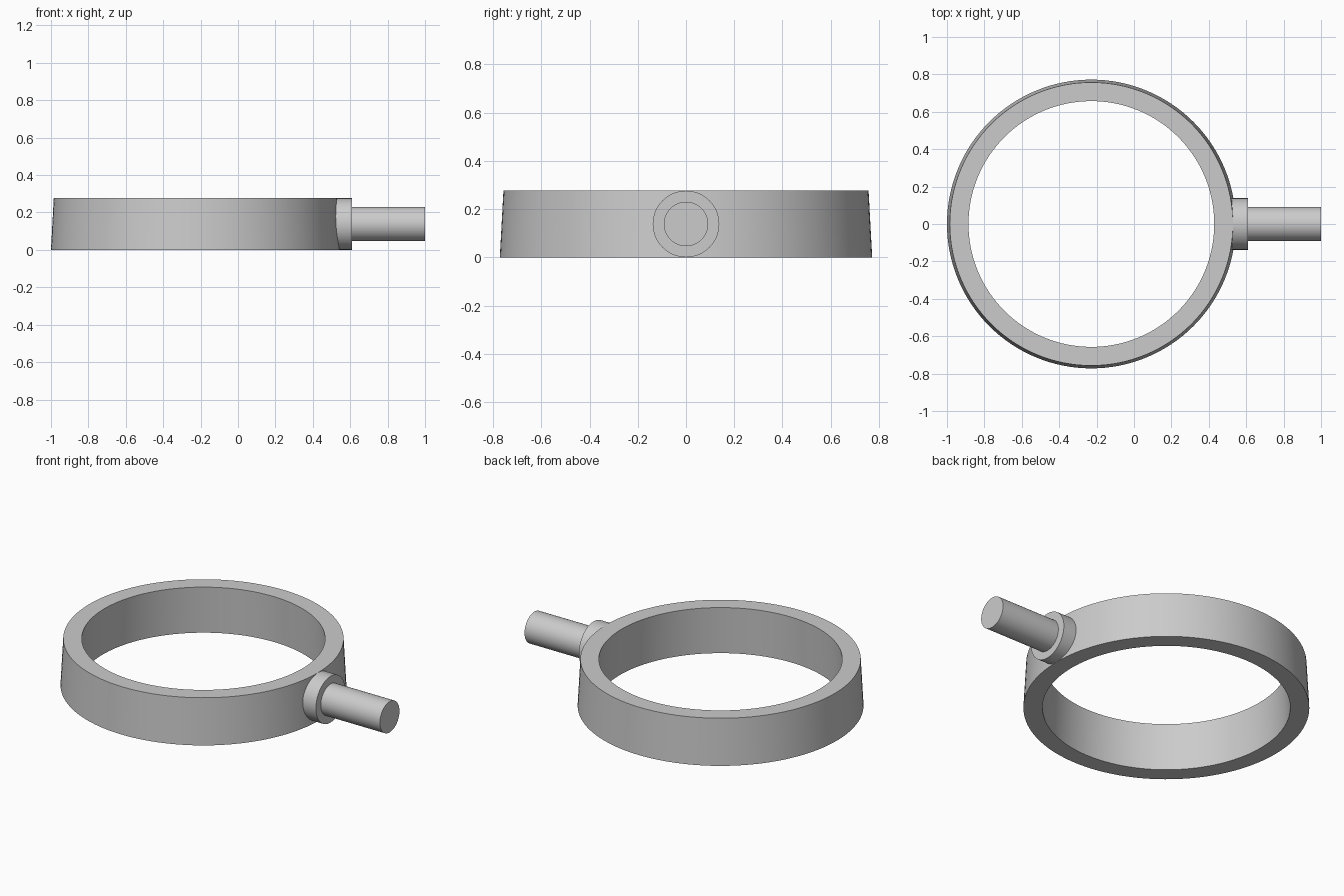
import bpy
import bmesh
from math import cos, sin, pi, radians
from mathutils import Matrix

cube = bpy.data.objects.get("Cube")
if cube:
    bpy.data.objects.remove(cube, do_unlink=True)

HEIGHT = 0.277
RING_X = -0.228

grey = bpy.data.materials.new("plain grey")
grey.use_nodes = True
colour = (0.6, 0.6, 0.6, 1)
grey.diffuse_color = colour
grey.node_tree.nodes["Principled BSDF"].inputs["Base Color"].default_value = colour


def finish(name, bm):
    """Turn a bmesh into a smooth shaded object with sharp rims."""
    bmesh.ops.recalc_face_normals(bm, faces=bm.faces)
    mesh = bpy.data.meshes.new(name)
    bm.to_mesh(mesh)
    bm.free()
    mesh.materials.append(grey)
    obj = bpy.data.objects.new(name, mesh)
    bpy.context.collection.objects.link(obj)
    bpy.ops.object.select_all(action="DESELECT")
    obj.select_set(True)
    bpy.context.view_layer.objects.active = obj
    bpy.ops.object.shade_smooth_by_angle(angle=radians(30))
    return obj


def lathe_ring(name, profile, segments):
    """Sweep a closed radius/height profile around the vertical axis."""
    bm = bmesh.new()
    loops = []
    for i in range(segments):
        a = 2 * pi * i / segments
        loops.append([bm.verts.new((r * cos(a), r * sin(a), z)) for r, z in profile])
    n = len(profile)
    for i in range(segments):
        a, b = loops[i], loops[(i + 1) % segments]
        for j in range(n):
            k = (j + 1) % n
            bm.faces.new((a[j], b[j], b[k], a[k]))
    return finish(name, bm)


def rod(name, radius, x0, x1, segments=64):
    """Solid cylinder lying along x at half the ring height."""
    bm = bmesh.new()
    place = Matrix.Translation(((x0 + x1) / 2, 0, HEIGHT / 2)) @ Matrix.Rotation(pi / 2, 4, "Y")
    bmesh.ops.create_cone(bm, cap_ends=True, segments=segments, radius1=radius,
                          radius2=radius, depth=x1 - x0, matrix=place)
    return finish(name, bm)


# Ring with a slight draft on both walls
ring = lathe_ring("ring", [(0.669, 0), (0.772, 0), (0.757, HEIGHT), (0.657, HEIGHT)], 128)
ring.location.x = RING_X

# Collar rooted in the ring wall, and the stub handle beyond it
rod("collar", 0.138, 0.47, 0.61)
rod("handle_stub", 0.092, 0.6, 1.0)
